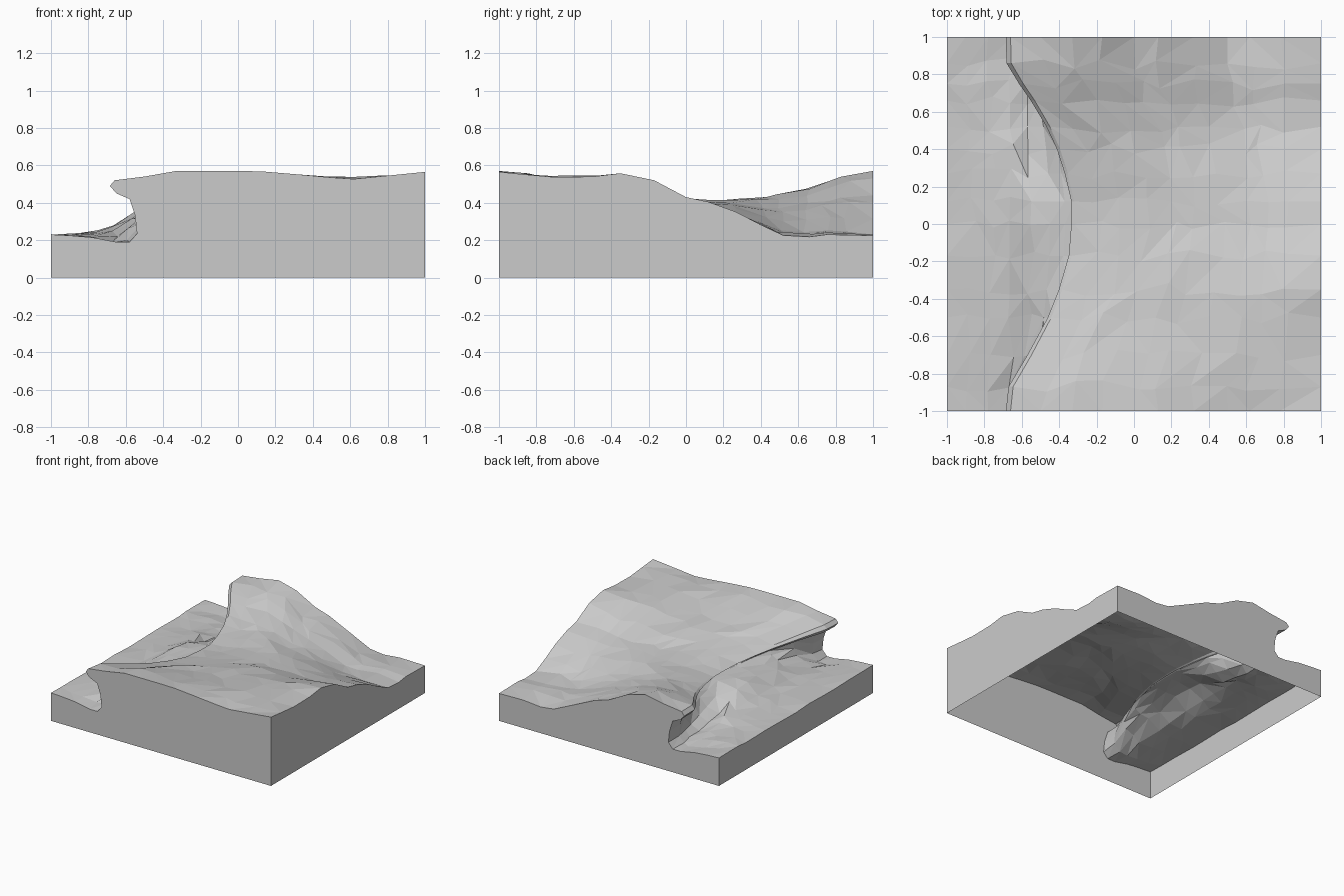
import bpy, bmesh, random

random.seed(7)
cube = bpy.data.objects.get("Cube")
if cube:
    bpy.data.objects.remove(cube, do_unlink=True)


def lerp(a, b, t):
    return a + (b - a) * t


def sample(points, x):
    """Piecewise linear height from a list of (position, height)."""
    for (x0, z0), (x1, z1) in zip(points, points[1:]):
        if x <= x1:
            return lerp(z0, z1, (x - x0) / (x1 - x0))
    return points[-1][1]


# Cross-sections from low ground, through the undercut, to the cliff lip
CLIFF_END = [(-1, .23), (-.9, .225), (-.78, .215), (-.65, .19), (-.58, .19), (-.54, .235),
             (-.55, .33), (-.58, .42), (-.65, .45), (-.685, .49), (-.66, .52)]
CLIFF_MID = [(-1, .225), (-.86, .235), (-.75, .25), (-.66, .275), (-.55, .345), (-.45, .36),
             (-.37, .362), (-.32, .362), (-.31, .366), (-.335, .38), (-.32, .385)]
GROUND = 3        # columns up to here are open ground
FOOT = 6          # columns up to here are the cliff foot, the rest is cliff
LIP = len(CLIFF_END) - 1

# Rows: y, how far the lip is drawn in, how far the cliff foot has risen
ROWS = [(-1, 0, 0), (-.87, .04, .1), (-.7, .33, .45), (-.5, .64, .7), (-.35, .81, .84),
        (-.17, .96, .95), (0, 1, 1), (.12, 1, .95), (.27, .9, .62), (.4, .78, .36),
        (.52, .62, .2), (.66, .38, .08), (.75, .2, .03), (.86, .01, 0), (1, 0, 0)]

# Heights along the plateau's edges
SOUTH = [(-.66, .52), (-.5, .54), (-.33, .57), (.1, .57), (.4, .545), (.6, .525), (1, .565)]
NORTH = [(-.66, .52), (-.5, .54), (-.33, .57), (-.18, .535), (0, .44), (.12, .405),
         (.5, .23), (.6, .213), (.75, .23), (1, .225)]
EAST = [(-1, .565), (-.85, .55), (-.6, .528), (-.33, .56), (-.17, .52), (0, .43), (.12, .405),
        (.27, .35), (.5, .23), (.6, .21), (.75, .23), (1, .225)]
STATIONS = [-.5, -.33, -.17, 0, .13, .32, .5, .62, .78, 1]


def bulge(edge, u):
    """How far an edge rises above the straight line between its ends."""
    return sample(edge, lerp(-.66, 1, u)) - lerp(edge[0][1], edge[-1][1], u)


def plateau_height(u, y, lip_z):
    """Span from lip to east edge, with the end profiles fading inwards."""
    v, x = (y + 1) / 2, lerp(-.66, 1, u)
    z = lerp(lip_z, sample(EAST, y), u)
    z += (1 - v) ** 2 * bulge(SOUTH, u) + v ** 3 * bulge(NORTH, u)
    swell = 1 - ((x - .62) ** 2 + (y + .62) ** 2) / .14
    return z + .035 * max(0, swell)


bm = bmesh.new()
grid = []
for y, pull, rise in ROWS:
    row = []
    edge_row = abs(y) == 1
    # Low ground and cliff
    for i, (a, b) in enumerate(zip(CLIFF_END, CLIFF_MID)):
        x = lerp(a[0], b[0], pull)
        z = lerp(a[1], b[1], rise if GROUND < i <= FOOT else pull)
        dy = 0
        if not edge_row and i < FOOT - 1:
            z += random.uniform(-.006, .006)
            if i:
                x += random.uniform(-.02, .02)
                dy = random.uniform(-.03, .03)
        row.append(bm.verts.new((x, y + dy, z)))
    # Plateau falling to the far corner
    lip_x, lip_z = row[LIP].co.x, row[LIP].co.z
    for s in STATIONS:
        u = (s + .66) / 1.66
        dy = 0
        if not edge_row and s < 1:
            u += random.uniform(-.02, .02)
            dy = random.uniform(-.035, .035)
        z = plateau_height(u, y + dy, lip_z)
        if dy:
            z += random.uniform(-.004, .004)
        row.append(bm.verts.new((lerp(lip_x, 1, u), y + dy, z)))
    grid.append(row)

# Terrain surface in irregular triangles
for j in range(len(grid) - 1):
    for i in range(len(grid[0]) - 1):
        a, b = grid[j][i], grid[j][i + 1]
        c, d = grid[j + 1][i + 1], grid[j + 1][i]
        if random.random() < .5:
            tris = (a, b, c), (a, c, d)
        else:
            tris = (a, b, d), (b, c, d)
        for tri in tris:
            bm.faces.new(tri)

# Side walls down to the open base
corner = {(x, y): bm.verts.new((x, y, 0)) for x in (-1, 1) for y in (-1, 1)}
west = [r[0] for r in grid]
east = [r[-1] for r in grid]
bm.faces.new([corner[-1, -1], corner[1, -1]] + grid[0][::-1])
bm.faces.new([corner[1, 1], corner[-1, 1]] + grid[-1])
bm.faces.new([corner[1, -1], corner[1, 1]] + east[::-1])
bm.faces.new([corner[-1, 1], corner[-1, -1]] + west)

mesh = bpy.data.meshes.new("terrain_tile")
bm.to_mesh(mesh)
bm.free()
tile = bpy.data.objects.new("terrain_tile", mesh)
bpy.context.collection.objects.link(tile)

# Plain grey stone
grey = bpy.data.materials.new("light_grey")
grey.use_nodes = True
grey.diffuse_color = (.6, .6, .6, 1)
grey.node_tree.nodes["Principled BSDF"].inputs["Base Color"].default_value = (.6, .6, .6, 1)
mesh.materials.append(grey)
